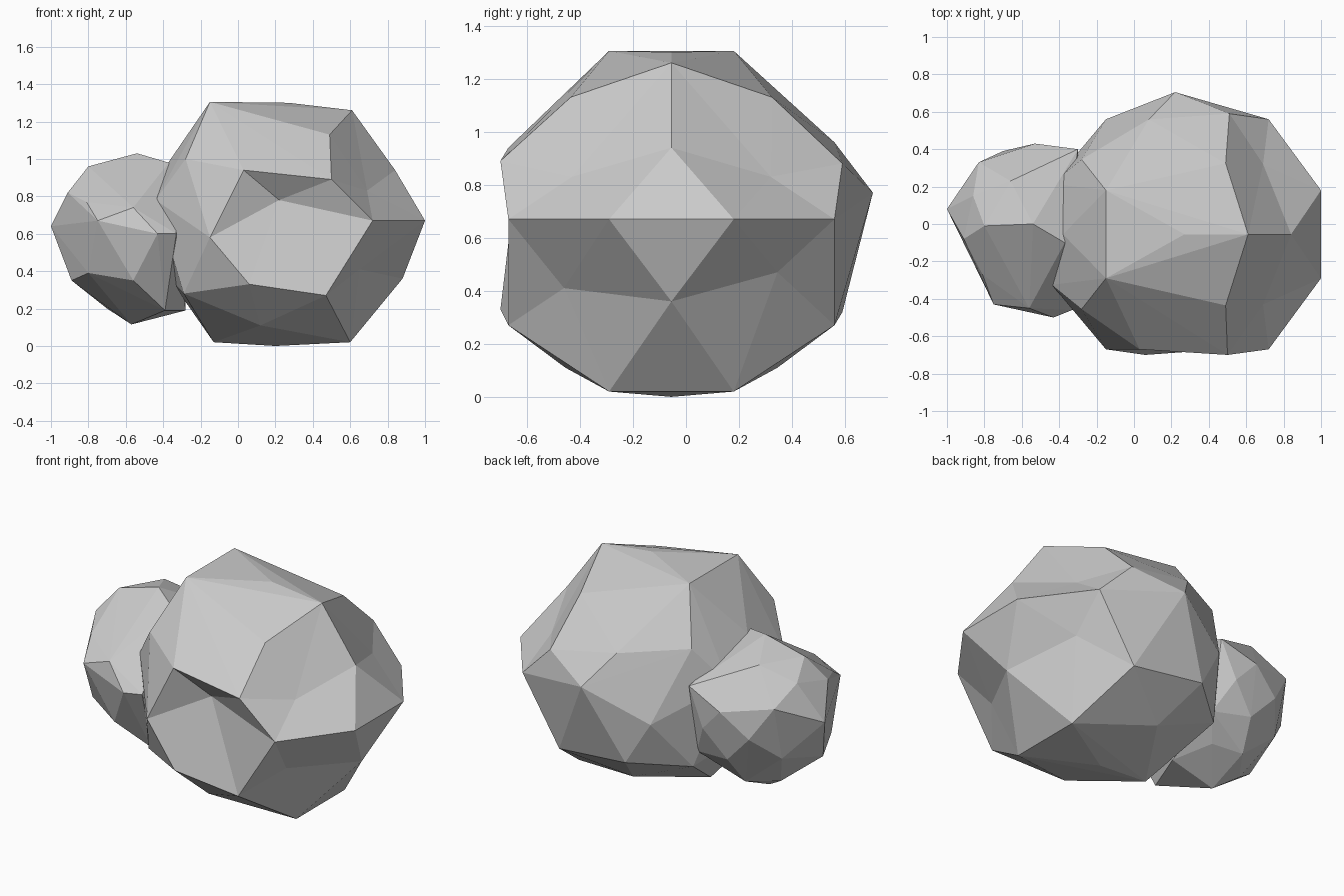
import bpy, bmesh
from mathutils import Vector

if "Cube" in bpy.data.objects:
    bpy.data.objects.remove(bpy.data.objects["Cube"])

CY = -0.055  # symmetry plane of the large boulder


def hull_rock(name, points, dents=()):
    """Faceted rock: convex hull of corner points; each dent (rim points, floor point) makes a hollow."""
    bm = bmesh.new()
    for p in points:
        bm.verts.new(p)
    bmesh.ops.convex_hull(bm, input=bm.verts[:])
    bmesh.ops.delete(bm, geom=[v for v in bm.verts if not v.link_faces], context='VERTS')
    for rim, floor in dents:
        inside = {min(bm.verts, key=lambda v: (v.co - Vector(r)).length) for r in rim}
        faces = [f for f in bm.faces if all(v in inside for v in f.verts)]
        edges = [e for e in bm.edges if sum(f in faces for f in e.link_faces) == 1]
        bmesh.ops.delete(bm, geom=faces, context='FACES')
        c = bm.verts.new(floor)
        for e in edges:
            bm.faces.new((e.verts[0], e.verts[1], c))
    bmesh.ops.recalc_face_normals(bm, faces=bm.faces[:])
    me = bpy.data.meshes.new(name)
    bm.to_mesh(me)
    bm.free()
    ob = bpy.data.objects.new(name, me)
    bpy.context.collection.objects.link(ob)
    return ob


# Large boulder: corner pairs mirrored about CY, given as (x, half width, z)
pairs = [
    (1.0, .235, .67), (.60, .235, .02), (-.15, .235, 1.305),
    (-.44, .27, .78), (.72, .615, .67), (.47, .615, .27), (.49, .38, 1.13),
    (-.28, .40, 1.0), (-.29, .40, .28), (.12, .40, .11), (-.15, .615, .58),
]
large = [(x, CY + s * w, z) for x, w, z in pairs for s in (-1, 1)]
# Ridge points on the middle plane
large += [(x, CY, z) for x, z in [(.84, .94), (.88, .36), (.61, 1.26), (.27, 1.3),
                                  (.20, 0), (-.13, .02), (-.38, .97), (-.36, .35)]]
# Uneven front and back corners
large += [(.50, -.70, .89), (.06, -.70, .33), (.03, -.67, .94),
          (.51, .59, .88), (.22, .705, .77), (.0, .59, .32), (.08, .56, .96)]

# Hollows: one in the front face, four shallow ones on the right side
dents = [([(-.15, -.67, .58), (.06, -.70, .33), (.47, -.67, .27), (.72, -.67, .67),
           (.50, -.70, .89), (.03, -.67, .94)], (.22, -.57, .78))]
for s, low in ((-1, (.65, -.46, .41)), (1, (.71, .345, .47))):
    a, b = (1, CY + s * .235, .67), (.72, CY + s * .615, .67)
    dents.append(([a, b, (.50, CY + s * .645, .89), (.49, CY + s * .38, 1.13),
                   (.61, CY, 1.26), (.84, CY, .94)], (.69, CY + s * .375, .83)))
    dents.append(([a, b, (.47, CY + s * .615, .27), (.60, CY + s * .235, .02),
                   (.88, CY, .36)], low))
hull_rock("large_boulder", large, dents)

# Small boulder
small = [
    (-1.0, .08, .64), (-.91, -.08, .82), (-.80, -.01, .96), (-.54, 0, 1.03), (-.37, -.1, .98),
    (-.83, .33, .77), (-.53, .43, .71), (-.30, .40, .80), (-.75, -.43, .67), (-.81, -.27, .77),
    (-.43, -.50, .60), (-.56, -.45, .74), (-.33, -.46, .60), (-.80, -.27, .39), (-.56, -.40, .35),
    (-.89, -.06, .35), (-.70, .08, .20), (-.57, 0, .115), (-.39, -.28, .19), (-.28, 0, .19),
    (-.82, .24, .43), (-.54, .37, .40), (-.58, .25, .23), (-.66, .23, .96), (-.30, .32, .37),
    (-.40, .20, .25), (-.70, .39, .57), (-.40, .41, .57), (-.86, .15, .87),
]
hull_rock("small_boulder", small)
